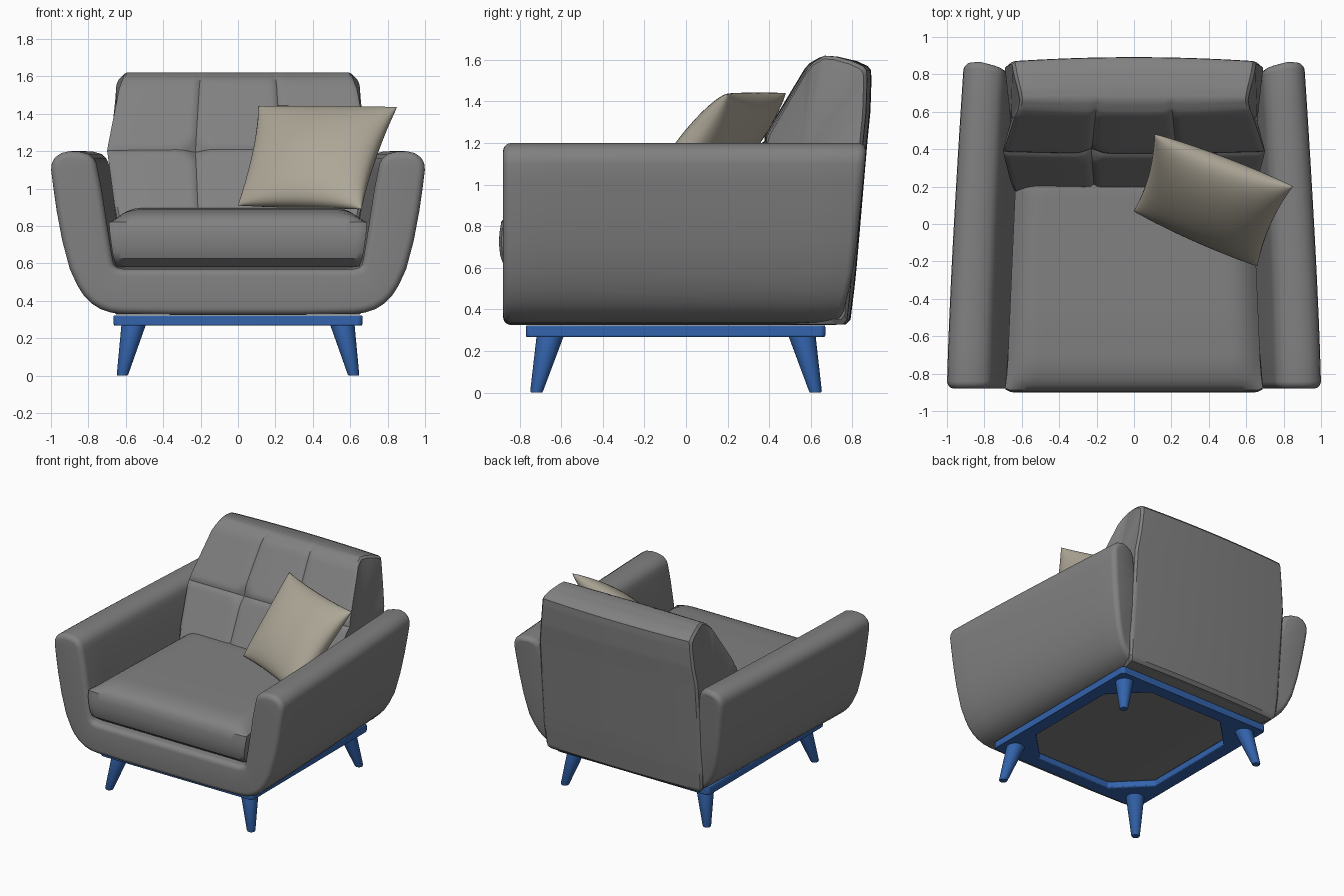
import bpy, bmesh, math
from mathutils import Vector

if "Cube" in bpy.data.objects:
    bpy.data.objects.remove(bpy.data.objects["Cube"])


def make(name, verts, faces, mat=None, angle=35, bevel=0):
    me = bpy.data.meshes.new(name)
    me.from_pydata(verts, [], faces)
    bm = bmesh.new()
    bm.from_mesh(me)
    bmesh.ops.remove_doubles(bm, verts=bm.verts, dist=1e-5)
    bmesh.ops.recalc_face_normals(bm, faces=bm.faces)
    bm.to_mesh(me)
    bm.free()
    ob = bpy.data.objects.new(name, me)
    bpy.context.collection.objects.link(ob)
    if mat:
        me.materials.append(mat)
    if bevel:
        mod = ob.modifiers.new("bevel", 'BEVEL')
        mod.width, mod.segments = bevel, 2
    bpy.ops.object.select_all(action='DESELECT')
    ob.select_set(True)
    bpy.context.view_layer.objects.active = ob
    bpy.ops.object.shade_smooth_by_angle(angle=math.radians(angle))
    return ob


def material(name, rgb):
    m = bpy.data.materials.new(name)
    m.diffuse_color = (*rgb, 1)
    m.use_nodes = True
    m.node_tree.nodes["Principled BSDF"].inputs["Base Color"].default_value = m.diffuse_color
    return m


def bridge(n, rings):
    return [(r * n + i, r * n + (i + 1) % n, (r + 1) * n + (i + 1) % n, (r + 1) * n + i)
            for r in range(rings - 1) for i in range(n)]


def cushion(name, profile, centre, start, shrink, tweak, step=0.03, cols=81):
    """Sweep a closed (y, z, half width) profile across x with rounded ends."""
    pts = []
    for a, b in zip(profile, profile[1:] + profile[:1]):
        a, b = Vector(a), Vector(b)
        k = max(1, round((b - a).length / step))
        pts += [a.lerp(b, j / k) for j in range(k)]
    n, verts = len(pts), []
    for c in range(cols):
        u = -1 + 2 * c / (cols - 1)
        e = max(0, (abs(u) - start) / (1 - start))
        s = 1 - math.sqrt(max(0, 1 - e * e))
        for p in pts:
            y = p.x + (centre[0] - p.x) * shrink[0] * s
            z = p.y + (centre[1] - p.y) * shrink[1] * s
            verts.append(tweak(u, u * p.z, y, z))
    faces = bridge(n, cols)
    w = sum(p.z for p in pts) / n
    for side, base in ((-1, 0), (1, (cols - 1) * n)):
        verts.append((side * w, *centre))
        faces += [(base + i, base + (i + 1) % n, len(verts) - 1) for i in range(n)]
    return make(name, verts, faces, grey)


grey = material("grey_fabric", (0.22, 0.22, 0.22))
blue = material("blue_wood", (0.033, 0.125, 0.41))
beige = material("beige_fabric", (0.42, 0.385, 0.31))

# U-shaped shell: base and both arms in one swept section
outer = [(0.35, .325), (0.62, .33), (0.68, .337), (0.735, .355), (0.785, .387), (0.825, .428), (0.86, .483),
         (0.90, .57), (0.94, .72), (0.97, .88), (0.99, 1.02), (1.0, 1.1), (0.996, 1.135), (0.98, 1.165),
         (0.945, 1.19), (0.90, 1.2)]
inner = [(0.3, .57), (0.45, .57), (0.55, .57), (0.62, .571), (0.65, .578), (0.663, .592), (0.669, .615),
         (0.675, .65), (0.69, .74), (0.71, .87), (0.73, 1.0), (0.75, 1.1), (0.758, 1.135), (0.771, 1.16),
         (0.80, 1.185), (0.85, 1.198)]


def full(half):
    return [(-x, z) for x, z in reversed(half)] + list(half)


loop = [Vector(p) for p in full(outer) + full(inner)[::-1]]
n = len(loop)


def inset(d):
    res = []
    for i, p in enumerate(loop):
        t = (loop[(i + 1) % n] - p).normalized() + (p - loop[i - 1]).normalized()
        res.append(p + Vector((-t.y, t.x)).normalized() * d)
    return res


R, Y0, Y1 = 0.04, -0.88, 0.87
arc = [(R * (1 - math.cos(a)), R * (1 - math.sin(a))) for a in (math.pi / 2 * k / 5 for k in range(6))]
stations = ([(Y0 + dy, d) for dy, d in arc] + [(Y0 + R + (Y1 - Y0 - 2 * R) * k / 10, 0) for k in range(1, 10)]
            + [(Y1 - dy, d) for dy, d in reversed(arc)])
verts = []
for y, d in stations:
    f = (y - Y0) / (Y1 - Y0)
    sc = 1 - 0.09 * f ** 1.3
    for p in inset(d):
        x = p.x * sc
        dip = 0.03 * min(1, max(0, (0.82 - abs(x)) / 0.12))
        verts.append((x, y - f * (0.098 * (1.2 - p.y) + dip), p.y))
faces = bridge(n, len(stations))
for base in (0, (len(stations) - 1) * n):
    faces += [(base + i, base + i + 1, base + n - 2 - i, base + n - 1 - i) for i in range(n // 2 - 1)]
make("arm_and_base_shell", verts, faces, grey)


# Backrest with stitched seams and two buttons
def tuft(u, x, y, z):
    rear = min(1, max(0, (y - 0.68) / 0.12))
    y += 0.022 * (1 - u * u) * rear
    if z > 0.85 and y < 0.66:
        du, dz = (abs(u) - 0.325) * 0.68, z - 1.21
        d = 0.014 * max(math.exp(-abs(du) / 0.012), math.exp(-abs(dz) / 0.012))
        d += 0.028 * math.exp(-(du * du + dz * dz) / 0.045 ** 2)
        d -= 0.012 * (1 - u * u)
        y, z = y + 0.86 * d, z - 0.5 * d * (z < 1.58)
    return x, y, z


cushion("backrest", [
    (0.16, .80, .64), (0.21, .90, .66), (0.375, 1.21, .70), (0.58, 1.55, .635), (0.615, 1.59, .62),
    (0.668, 1.62, .61), (0.72, 1.616, .62), (0.80, 1.594, .64), (0.852, 1.57, .65), (0.868, 1.55, .652),
    (0.87, 1.5, .655), (0.865, 1.35, .67), (0.85, 1.2, .69), (0.79, .5, .69), (0.774, .35, .68),
    (0.755, .327, .67), (0.5, .327, .6)], (0.55, 1.1), 0.965, (0.05, 0.03), tuft, step=0.02)


# Seat cushion: crown rises from the upper seam and fades towards the sides
def crown(u, x, y, z):
    if z > 0.822:
        z = 0.822 + (z - 0.822) * (1 - max(0, (abs(u) - 0.75) / 0.25) ** 2.5)
    return x, y, z


cushion("seat_cushion", [
    (-0.882, .625, .665), (-0.894, .66, .672), (-0.9, .72, .68), (-0.897, .77, .686), (-0.888, .822, .69),
    (-0.862, .85, .685), (-0.82, .872, .68), (-0.74, .888, .675), (-0.5, .897, .665), (0.2, .9, .635),
    (0.3, .88, .63), (0.3, .6, .6), (-0.82, .58, .65)], (-0.3, .73), 0.95, (0.02, 0.03),
    crown, step=0.06, cols=61)

# Throw pillow
A, B, C, D = (Vector(p) for p in ((0.11, .48, 1.44), (0.85, .2, 1.435), (0.66, -.225, .89), (0, .07, .91)))
normal = (B - A).cross(D - A).normalized()
N, verts, faces = 28, [], []
for side in (-1, 1):
    base = len(verts)
    for j in range(N + 1):
        for i in range(N + 1):
            p, q = (-math.cos(math.pi * k / N) for k in (i, j))
            h = 0.13 * max(0, (1 - p * p) * (1 - q * q)) ** 0.45
            s = (p * (1 - 0.07 * (1 - q * q)) + 1) / 2
            t = (q * (1 - 0.04 * (1 - p * p)) + 1) / 2
            verts.append(A.lerp(B, s).lerp(D.lerp(C, s), 1 - t) + normal * h * side)
    faces += [(base + j * (N + 1) + i, base + j * (N + 1) + i + 1, base + (j + 1) * (N + 1) + i + 1,
               base + (j + 1) * (N + 1) + i) for j in range(N) for i in range(N)]
make("throw_pillow", verts, faces, beige, 50)


# Wooden base frame with braced corners
def octagon(hx, y0, y1, c):
    return [(-hx + c, y0), (hx - c, y0), (hx, y0 + c), (hx, y1 - c),
            (hx - c, y1), (-hx + c, y1), (-hx, y1 - c), (-hx, y0 + c)]


big, hole = octagon(0.665, -0.77, 0.67, 0.015), octagon(0.56, -0.67, 0.57, 0.24)
verts = [(x, y, z) for ring, z in ((big, .268), (big, .322), (hole, .322), (hole, .268)) for x, y in ring]
faces = bridge(8, 4) + [(24 + i, 24 + (i + 1) % 8, (i + 1) % 8, i) for i in range(8)]
make("base_frame", verts, faces, blue, 35, 0.008)

# Splayed tapered legs
S = 28
for name, top_y, foot_y in (("front_leg", -0.65, -0.718), ("rear_leg", 0.555, 0.622)):
    for side, label in ((-1, "left"), (1, "right")):
        verts = [(side * cx + r * math.cos(2 * math.pi * k / S), cy + r * math.sin(2 * math.pi * k / S), z)
                 for cx, cy, z, r in ((0.618, foot_y, 0, .027), (0.617, foot_y, .008, .031),
                                      (0.555, top_y, .285, .067)) for k in range(S)]
        faces = bridge(S, 3) + [tuple(range(S)), tuple(range(2 * S, 3 * S))]
        make(f"{name}_{label}", verts, faces, blue, 40)
